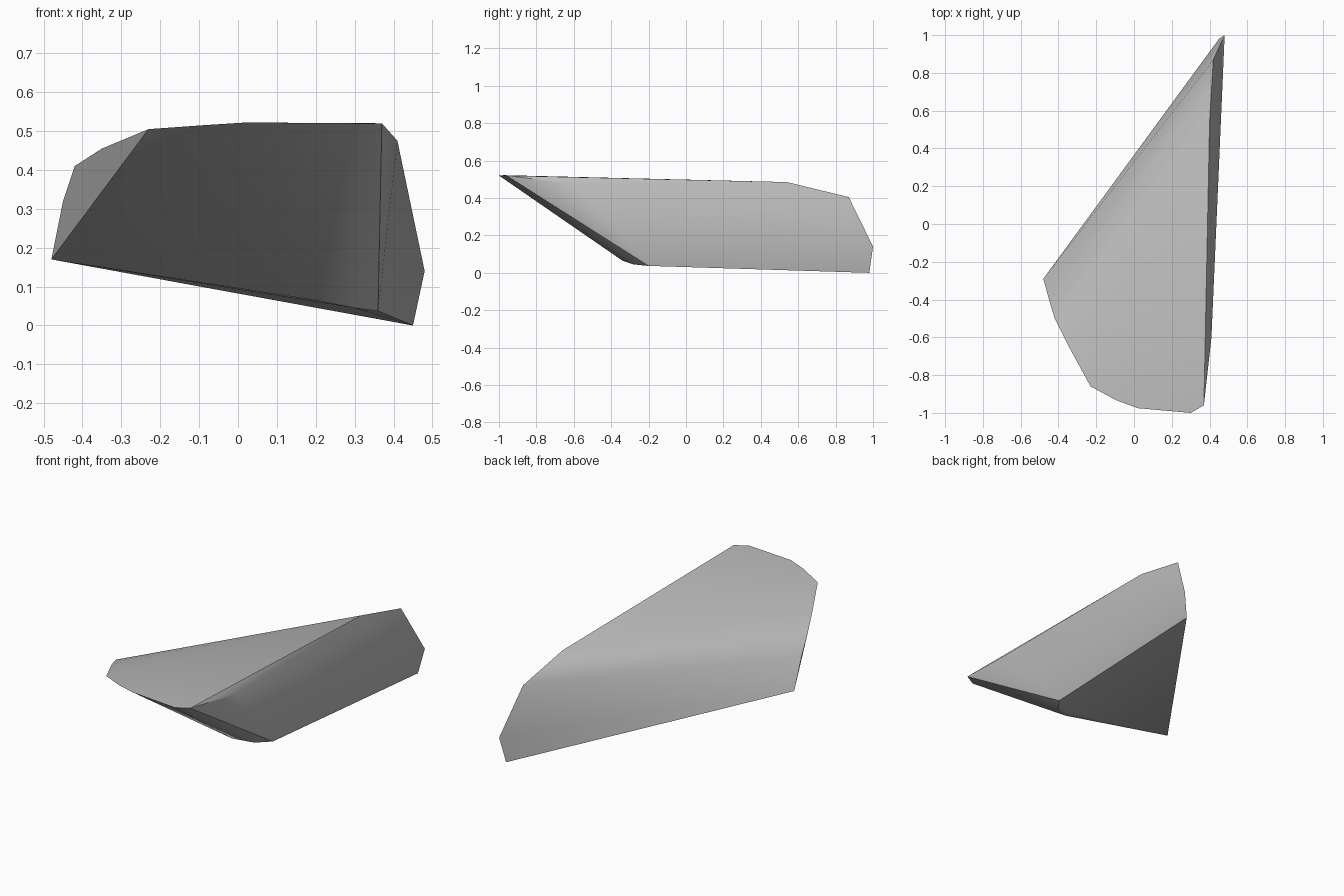
import bpy
import bmesh
import math

# Remove the default cube if the scene has it
default_cube = bpy.data.objects.get("Cube")
if default_cube is not None:
    bpy.data.objects.remove(default_cube, do_unlink=True)


def make_material(name, linear_colour):
    """Create a plain flat-coloured material."""
    material = bpy.data.materials.new(name)
    material.use_nodes = True
    material.diffuse_color = linear_colour
    shader = material.node_tree.nodes["Principled BSDF"]
    shader.inputs["Base Color"].default_value = linear_colour
    shader.inputs["Roughness"].default_value = 0.9
    return material


def build_convex_shard(name, outlines, material, smooth_angle):
    """Wrap the corner outlines in a convex skin and shade it."""
    mesh_builder = bmesh.new()
    for outline in outlines:
        for corner in outline:
            mesh_builder.verts.new(corner)
    result = bmesh.ops.convex_hull(mesh_builder, input=mesh_builder.verts[:])
    unused = set(result["geom_interior"]) | set(result["geom_unused"])
    unused_verts = [v for v in unused if isinstance(v, bmesh.types.BMVert)]
    bmesh.ops.delete(mesh_builder, geom=unused_verts, context="VERTS")
    bmesh.ops.recalc_face_normals(mesh_builder, faces=mesh_builder.faces[:])

    mesh = bpy.data.meshes.new(name)
    mesh_builder.to_mesh(mesh)
    mesh_builder.free()
    mesh.materials.append(material)

    shard = bpy.data.objects.new(name, mesh)
    bpy.context.collection.objects.link(shard)
    bpy.ops.object.select_all(action="DESELECT")
    shard.select_set(True)
    bpy.context.view_layer.objects.active = shard
    bpy.ops.object.shade_smooth_by_angle(angle=smooth_angle)
    return shard


# Pointed rear end, from the underside up to the top ridge
rear_tip = [
    (0.45, 0.98, 0), (0.48, 1, 0.14), (0.42, 0.87, 0.405), (0.4, 0.54, 0.485),
]

# Top rim, running round the front from the left flank to the right
top_rim = [
    (0.41, -0.6, 0.475), (0.37, -0.96, 0.52), (0.3, -1, 0.52),
    (0.02, -0.975, 0.522), (-0.09, -0.935, 0.515), (-0.23, -0.86, 0.505),
    (-0.35, -0.64, 0.455), (-0.42, -0.5, 0.41),
]

# Lower rim, where the sloping front meets the underside
lower_rim = [
    (-0.45, -0.4, 0.32), (-0.48, -0.29, 0.17), (0.2, -0.34, 0.065),
    (0.3, -0.28, 0.045), (0.36, -0.2, 0.037),
]

stone_grey = make_material("stone_grey", (0.5, 0.5, 0.5, 1))
build_convex_shard(
    "rock_shard", [rear_tip, top_rim, lower_rim], stone_grey, math.radians(30)
)
